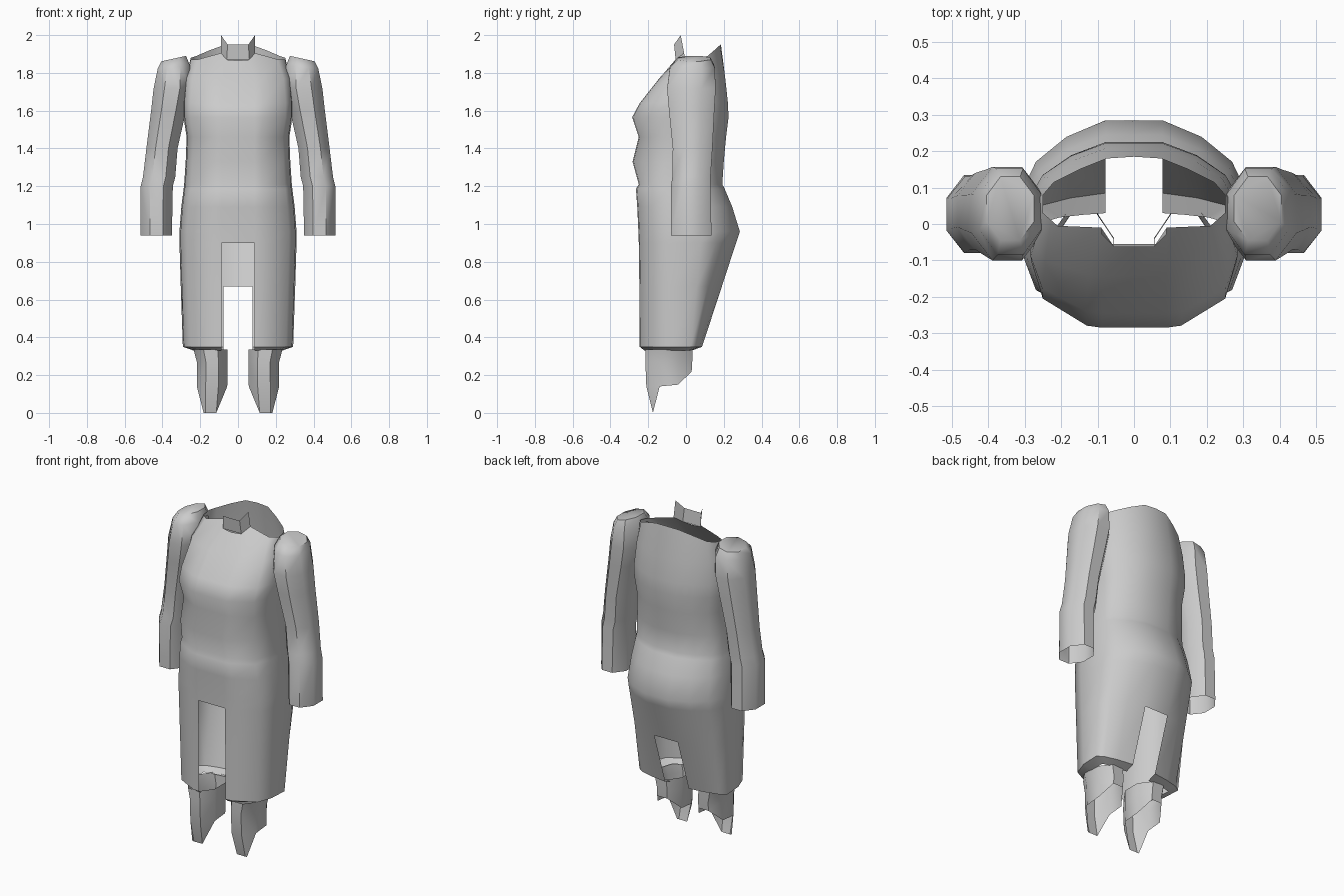
import bpy, bmesh
from math import cos, sin, pi, radians

cube = bpy.data.objects.get("Cube")
if cube:
    bpy.data.objects.remove(cube, do_unlink=True)

cloth = bpy.data.materials.new("plain grey cloth")
cloth.use_nodes = True
GREY = (0.6, 0.6, 0.6, 1)
cloth.diffuse_color = GREY
cloth.node_tree.nodes["Principled BSDF"].inputs["Base Color"].default_value = GREY


def loft(name, rings, closed=True, skip=None, cap=False, angle=50):
    """Skin a list of equal rings; skip(ring, column) leaves a face out."""
    bm = bmesh.new()
    rows = [[bm.verts.new(p) for p in ring] for ring in rings]
    n = len(rows[0])
    for r in range(len(rows) - 1):
        for c in range(n if closed else n - 1):
            if skip and skip(r, c):
                continue
            d = (c + 1) % n
            bm.faces.new((rows[r][c], rows[r][d], rows[r + 1][d], rows[r + 1][c]))
    if cap:
        bm.faces.new(rows[-1])
    bmesh.ops.delete(bm, geom=[v for v in bm.verts if not v.link_faces], context="VERTS")
    bmesh.ops.remove_doubles(bm, verts=bm.verts, dist=0.0005)
    bmesh.ops.recalc_face_normals(bm, faces=bm.faces)
    mesh = bpy.data.meshes.new(name)
    bm.to_mesh(mesh)
    bm.free()
    mesh.materials.append(cloth)
    ob = bpy.data.objects.new(name, mesh)
    bpy.context.collection.objects.link(ob)
    bpy.ops.object.select_all(action="DESELECT")
    ob.select_set(True)
    bpy.context.view_layer.objects.active = ob
    bpy.ops.object.shade_smooth_by_angle(angle=radians(angle))
    return ob


def mirrored(half):
    """Complete a ring from its +x half, front centre to back centre."""
    return half + [(-x, y, z) for x, y, z in half[-2:0:-1]]


# Coat: half section as fractions of width and of front or back depth
SECTION = [(0, -1), (0.3, -1), (0.45, -0.98), (0.87, -0.72), (0.98, -0.36),
           (1, 0.3), (0.87, 0.6), (0.6, 0.84), (0.27, 1), (0, 1)]
SLIT = 0.088


def coat_ring(z, width, front, back):
    half = []
    for i, (fx, fy) in enumerate(SECTION):
        x = SLIT if i == 1 else 0.078 if i == 8 else fx * width
        half.append((x, fy * (front if fy < 0 else back), z))
    return mirrored(half)


# height, half width, front depth, back depth
COAT = [(0.33, 0.235, 0.22, 0.03), (0.35, 0.292, 0.245, 0.085),
        (0.67, 0.303, 0.247, 0.19), (0.9, 0.31, 0.25, 0.265),
        (0.96, 0.31, 0.252, 0.285), (1.09, 0.3, 0.258, 0.245),
        (1.185, 0.288, 0.265, 0.205), (1.21, 0.285, 0.25, 0.192),
        (1.33, 0.277, 0.283, 0.2), (1.46, 0.272, 0.25, 0.212),
        (1.565, 0.288, 0.285, 0.225), (1.64, 0.29, 0.245, 0.222),
        (1.77, 0.278, 0.142, 0.208)]
NECKLINE = [(0, -0.06, 1.865), (0.06, -0.055, 1.87), (0.09, -0.01, 1.905),
            (0.21, -0.005, 1.872), (0.25, 0.03, 1.87), (0.25, 0.08, 1.88),
            (0.22, 0.115, 1.89), (0.15, 0.15, 1.92), (0.075, 0.18, 1.947), (0, 0.185, 1.95)]

N = 2 * len(SECTION) - 2
front_cols, back_cols = (0, N - 1), (8, 9)
loft("coat", [coat_ring(*r) for r in COAT] + [mirrored(NECKLINE)],
     skip=lambda r, c: (r < 3 and c in front_cols) or (r < 2 and c in back_cols))

# Collar: a short standing band with two raised tips
base = [(-0.09, -0.01, 1.905), (-0.06, -0.055, 1.87), (0.06, -0.055, 1.87), (0.09, -0.01, 1.905)]
tips = [(-0.09, -0.028, 2.0), (-0.055, -0.063, 1.95), (0.055, -0.063, 1.95), (0.09, -0.028, 2.0)]
loft("collar", [base, tips], closed=False)


def oval(z, x0, x1, y0, y1, slope=0.0):
    """Eight-sided ring filling a box, sloping down towards the outside."""
    k = cos(pi / 8)
    pts = []
    for i in range(8):
        a = (i + 0.5) * pi / 4
        x = (x0 + x1) / 2 + (x1 - x0) / 2 * cos(a) / k
        y = (y0 + y1) / 2 + (y1 - y0) / 2 * sin(a) / k
        pts.append((x, y, z - slope * (x - x0)))
    return pts


# Sleeves: open at the cuff, closed at the shoulder
SLEEVE = [(0.94, 0.35, 0.515, -0.08, 0.135), (1.2, 0.345, 0.515, -0.08, 0.13),
          (1.25, 0.332, 0.503, -0.072, 0.13), (1.4, 0.32, 0.485, -0.07, 0.14),
          (1.6, 0.275, 0.46, -0.09, 0.15), (1.72, 0.25, 0.447, -0.1, 0.157, 0.02),
          (1.84, 0.255, 0.425, -0.085, 0.152, 0.1), (1.89, 0.275, 0.405, -0.045, 0.13, 0.22)]

# Lower legs: tubes whose underside is cut away towards the toe
LEG_TOP = oval(0.335, 0.055, 0.235, -0.215, 0.035)
LEG_SHIN = oval(0.27, 0.055, 0.218, -0.215, 0.033)
LEG_CUT = [(x, y, 0.14 + max(0, y + 0.05)) for x, y, z in oval(0, 0.057, 0.218, -0.21, 0.03)]
LEG_TOE = [(min(max(x, 0.115), 0.182), -0.175, 0) for x, y, z in LEG_CUT]

for side, s in (("left", 1), ("right", -1)):
    def flip(rings):
        return [[(s * x, y, z) for x, y, z in ring] for ring in rings]
    loft(side + "_sleeve", flip([oval(*r) for r in SLEEVE]), cap=True)
    loft(side + "_lower_leg", flip([LEG_TOP, LEG_SHIN, LEG_CUT, LEG_TOE]),
         skip=lambda r, c: r == 2 and c in (0, 1, 2, 3, 7))
